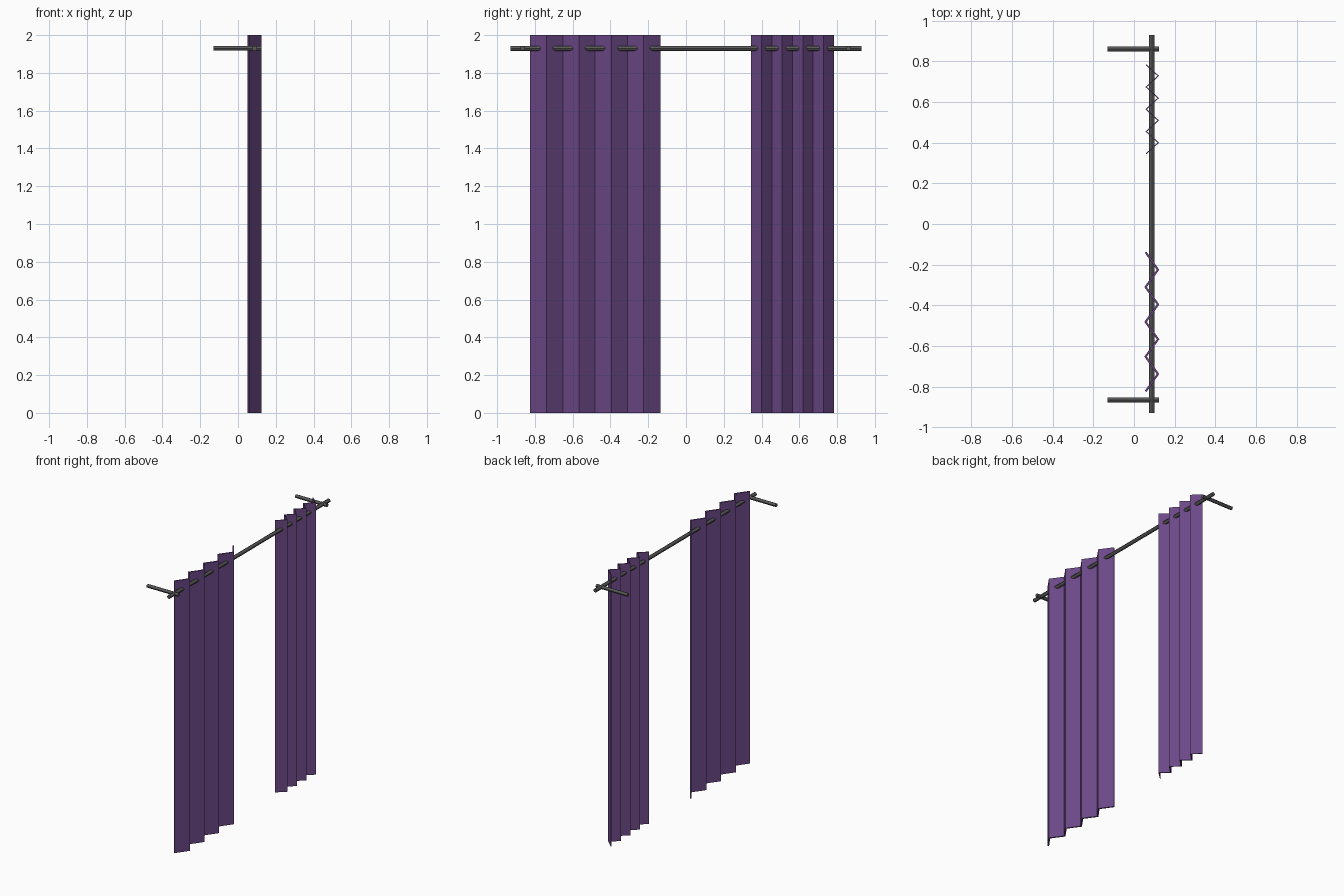
import bpy
from math import pi

if "Cube" in bpy.data.objects:
    bpy.data.objects.remove(bpy.data.objects["Cube"])


def material(name, color):
    m = bpy.data.materials.new(name)
    m.diffuse_color = color
    m.use_nodes = True
    m.node_tree.nodes["Principled BSDF"].inputs["Base Color"].default_value = m.diffuse_color
    return m


purple = material("purple_fabric", (0.15, 0.065, 0.24, 1))
metal = material("dark_metal", (0.1, 0.1, 0.1, 1))


def bar(name, center, length, radius, rotation):
    bpy.ops.mesh.primitive_cylinder_add(vertices=12, radius=radius, depth=length,
                                        location=center, rotation=rotation)
    ob = bpy.context.object
    ob.name = name
    ob.data.materials.append(metal)
    bpy.ops.object.shade_smooth_by_angle()


def curtain(name, y0, y1, x_back, x_front, thickness, folds=8, height=2.0):
    # zigzag sheet, pleated along y and given thickness
    verts, faces = [], []
    for i in range(folds + 1):
        x = x_front if i % 2 else x_back
        y = y0 + (y1 - y0) * i / folds
        verts += [(x, y, 0), (x, y, height)]
    for i in range(folds):
        a = 2 * i
        faces.append((a, a + 2, a + 3, a + 1))
    me = bpy.data.meshes.new(name)
    me.from_pydata(verts, [], faces)
    ob = bpy.data.objects.new(name, me)
    bpy.context.collection.objects.link(ob)
    me.materials.append(purple)
    mod = ob.modifiers.new("cloth_thickness", 'SOLIDIFY')
    mod.thickness = thickness
    mod.offset = 0
    mod.use_even_offset = True


# Curtain rod and its two wall brackets
bar("curtain_rod", (0.088, 0, 1.93), 1.86, 0.0135, (pi / 2, 0, 0))
for side, y in (("left", -0.865), ("right", 0.86)):
    bar("wall_bracket_" + side, (-0.003, y, 1.93), 0.254, 0.0125, (0, pi / 2, 0))

# Wide curtain and the more bunched-up curtain
curtain("curtain_wide", -0.823, -0.139, 0.057, 0.118, 0.010)
curtain("curtain_bunched", 0.345, 0.783, 0.060, 0.119, 0.005)
